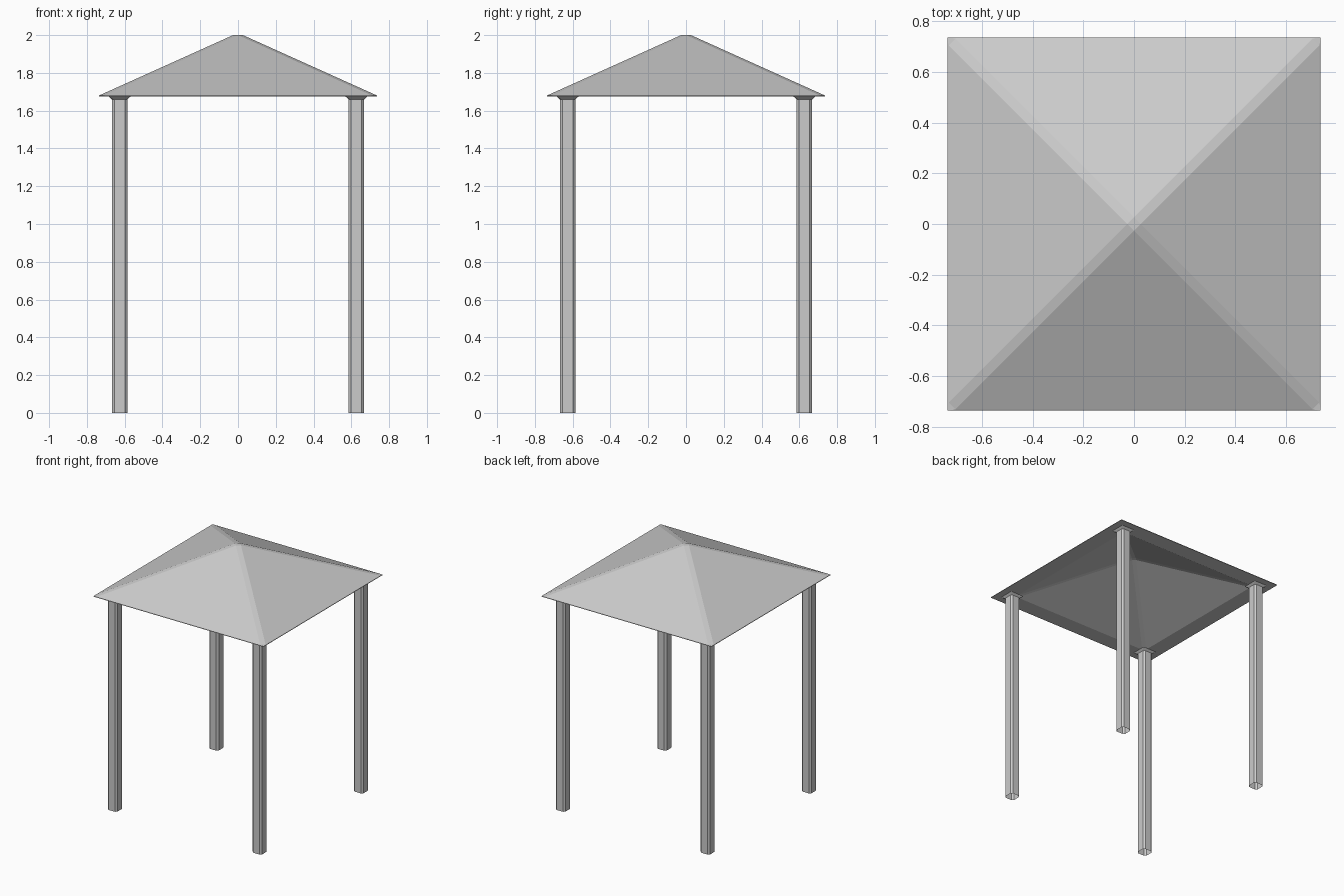
import bpy
import bmesh

if "Cube" in bpy.data.objects:
    bpy.data.objects.remove(bpy.data.objects["Cube"])


def ring(bm, half, cut, z):
    """Square ring with chamfered corners."""
    a, b = half, half - cut
    pts = [(b, -a), (a, -b), (a, b), (b, a), (-b, a), (-a, b), (-a, -b), (-b, -a)]
    return [bm.verts.new((x, y, z)) for x, y in pts]


def loft(name, profile, cap_start, cap_end, location=(0, 0, 0)):
    """Join chamfered square rings (half width, chamfer, height) into a shell."""
    bm = bmesh.new()
    rings = [ring(bm, *p) for p in profile]
    for lo, hi in zip(rings, rings[1:]):
        for i in range(8):
            j = (i + 1) % 8
            bm.faces.new((lo[i], lo[j], hi[j], hi[i]))
    if cap_start:
        bm.faces.new(rings[0][::-1])
    if cap_end:
        bm.faces.new(rings[-1])
    bmesh.ops.remove_doubles(bm, verts=bm.verts, dist=0.0005)
    mesh = bpy.data.meshes.new(name)
    bm.to_mesh(mesh)
    bm.free()
    obj = bpy.data.objects.new(name, mesh)
    obj.location = location
    bpy.context.collection.objects.link(obj)
    return obj


# Hipped roof: hollow underside, flat soffit, thin rim, bevelled hips
loft("roof", [
    (0.02, 0.02, 1.945),
    (0.61, 0.02, 1.675),
    (0.737, 0.002, 1.675),
    (0.737, 0.002, 1.679),
    (0.732, 0.027, 1.682),
    (0.026, 0.026, 2.0),
], True, True)

# Four hollow posts, open at the foot, flaring to a square plate under the roof
for side, sx in (("left", -1), ("right", 1)):
    for end, sy in (("front", -1), ("back", 1)):
        loft(f"{end}_{side}_post", [
            (0.041, 0.013, 0.0),
            (0.041, 0.013, 1.66),
            (0.057, 0.004, 1.674),
        ], False, True, (sx * 0.627, sy * 0.627, 0))
